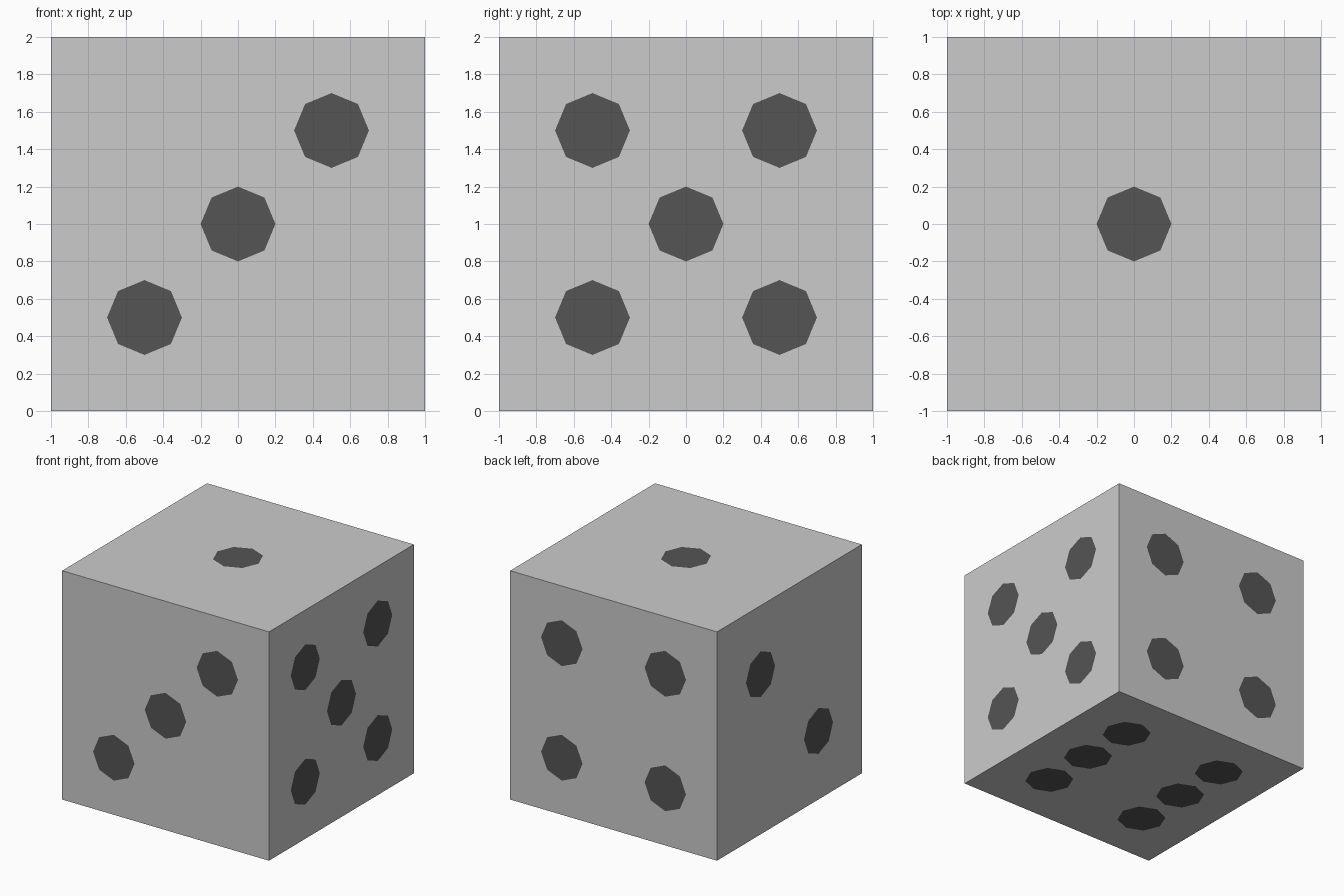
import bpy, bmesh, math
from mathutils import Vector

if "Cube" in bpy.data.objects:
    bpy.data.objects.remove(bpy.data.objects["Cube"])

CENTRE = Vector((0, 0, 1))
HALF = 0.999      # cube half size, leaves room for the pips
PIP_R = 0.2

dark = bpy.data.materials.new("dark_pip")
dark.diffuse_color = (0.09, 0.09, 0.09, 1)
dark.use_nodes = True
dark.node_tree.nodes["Principled BSDF"].inputs["Base Color"].default_value = dark.diffuse_color

# Cube body
bpy.ops.mesh.primitive_cube_add(size=2 * HALF, location=CENTRE)
bpy.context.object.name = "die_body"


def pips(name, normal, right, spots):
    """Flat octagonal pips on one face; spots are (right, up) seen from outside."""
    n, u = Vector(normal), Vector(right)
    v = n.cross(u)
    bm = bmesh.new()
    for a, b in spots:
        mid = CENTRE + n + u * a + v * b
        ring = [math.tau * i / 8 for i in range(8)]
        bm.faces.new([bm.verts.new(mid + PIP_R * (u * math.cos(t) + v * math.sin(t)))
                      for t in ring])
    mesh = bpy.data.meshes.new(name)
    bm.to_mesh(mesh)
    bm.free()
    mesh.materials.append(dark)
    bpy.context.collection.objects.link(bpy.data.objects.new(name, mesh))


d = 0.5
corners = [(a, b) for a in (-d, d) for b in (-d, d)]

# Pips on each face, one to six
pips("top_one_pip", (0, 0, 1), (1, 0, 0), [(0, 0)])
pips("left_two_pips", (-1, 0, 0), (0, -1, 0), [(-0.4, 0.4), (0.4, -0.4)])
pips("front_three_pips", (0, -1, 0), (1, 0, 0), [(-d, -d), (0, 0), (d, d)])
pips("back_four_pips", (0, 1, 0), (-1, 0, 0), corners)
pips("right_five_pips", (1, 0, 0), (0, 1, 0), corners + [(0, 0)])
pips("bottom_six_pips", (0, 0, -1), (1, 0, 0), corners + [(-d, 0), (d, 0)])
